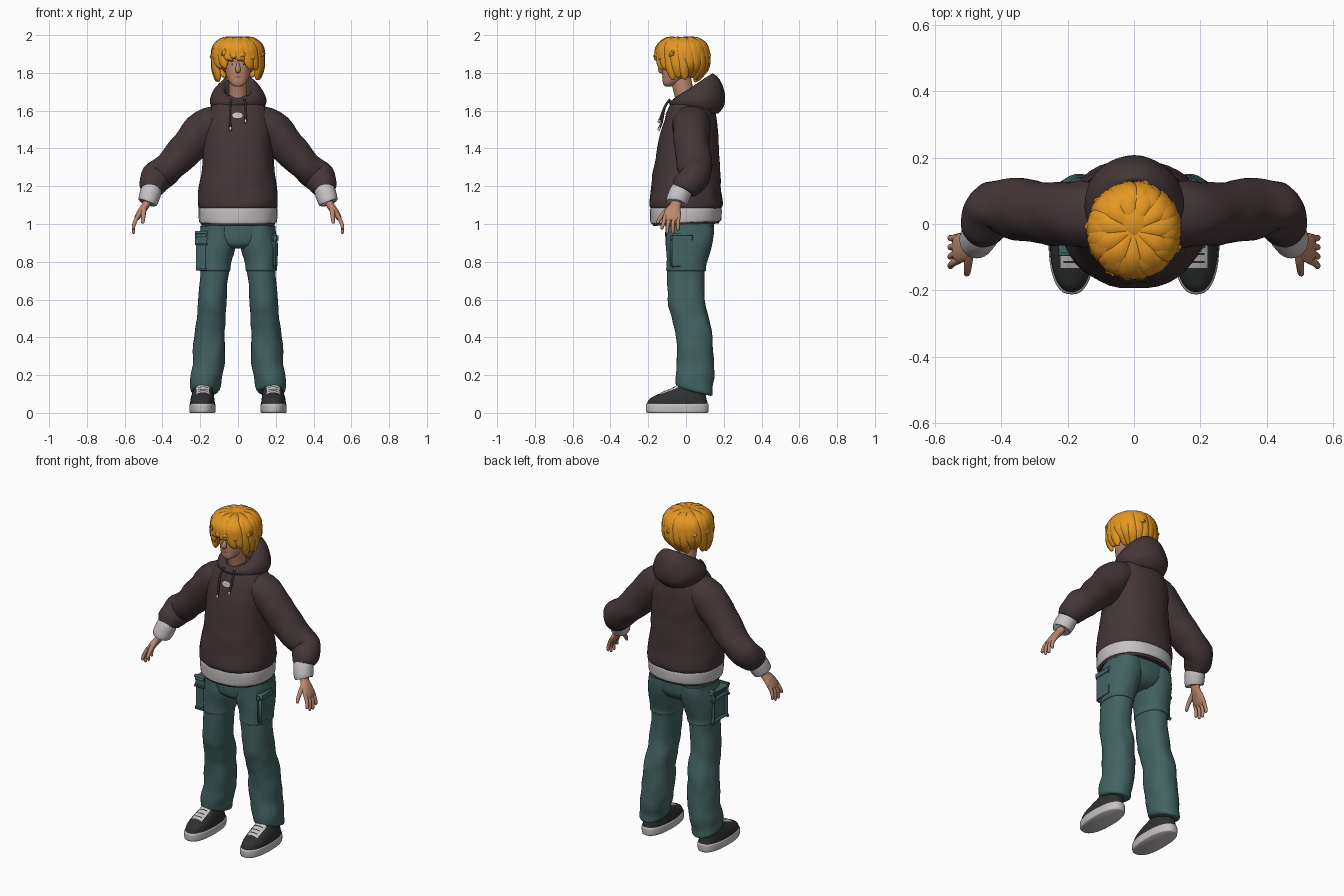
import bpy, bmesh, math, random
from mathutils import Vector, noise
from mathutils.bvhtree import BVHTree

random.seed(4)
if "Cube" in bpy.data.objects:
    bpy.data.objects.remove(bpy.data.objects["Cube"])


def material(name, r, g, b):
    m = bpy.data.materials.new(name)
    m.use_nodes = True
    m.diffuse_color = (r, g, b, 1)
    bsdf = m.node_tree.nodes["Principled BSDF"]
    bsdf.inputs["Base Color"].default_value = (r, g, b, 1)
    bsdf.inputs["Roughness"].default_value = 0.8
    return m


BROWN = material("dark brown fleece", .058, .037, .039)
GREY = material("light grey trim", .56, .53, .54)
TEAL = material("teal cloth", .055, .125, .12)
SKIN = material("skin", .5, .25, .16)
LIP = material("lip", .36, .14, .10)
HAIR = material("golden hair", .78, .31, .016)
BLACK = material("black shoe", .028, .03, .03)
EYE = material("eye", .3, .32, .34)
BROW = material("brow", .16, .08, .03)


def finish(name, bm, mat):
    bmesh.ops.recalc_face_normals(bm, faces=bm.faces)
    me = bpy.data.meshes.new(name)
    bm.to_mesh(me)
    bm.free()
    me.materials.append(mat)
    for p in me.polygons:
        p.use_smooth = True
    me.set_sharp_from_angle(angle=math.radians(50))
    ob = bpy.data.objects.new(name, me)
    bpy.context.scene.collection.objects.link(ob)
    return ob


def resample(keys, steps):
    """Smooth curve through tuples of any length."""
    out = []
    for i in range(len(keys) - 1):
        a, b, c, d = (keys[min(max(i + k, 0), len(keys) - 1)] for k in (-1, 0, 1, 2))
        for j in range(steps):
            t = j / steps
            out.append([.5 * (2 * q + (r - p) * t + (2 * p - 5 * q + 4 * r - s) * t * t
                              + (3 * q - p - 3 * r + s) * t ** 3)
                        for p, q, r, s in zip(a, b, c, d)])
    return out + [list(keys[-1])]


def oval(n, power):
    for k in range(n):
        a = 2 * math.pi * k / n
        yield [math.copysign(abs(f) ** (2 / power), f) for f in (math.cos(a), math.sin(a))]


def skin_loops(name, loops, mat, side=1, folds=0):
    bm = bmesh.new()
    rows = []
    for loop in loops:
        mid = sum(loop, Vector()) / len(loop)
        row = []
        for p in loop:
            q = p + (p - mid).normalized() * noise.noise(p * 13) * folds
            row.append(bm.verts.new((q.x * side, q.y, q.z)))
        rows.append(row)
    n = len(rows[0])
    for lo, hi in zip(rows, rows[1:]):
        for k in range(n):
            bm.faces.new((lo[k], lo[(k + 1) % n], hi[(k + 1) % n], hi[k]))
    bm.faces.new(rows[0][::-1])
    bm.faces.new(rows[-1])
    return finish(name, bm, mat)


def loft(name, rings, mat, side=1, power=2.2, folds=0, n=40, steps=4):
    """Level rings (x, y, z, rx, ry, tilt); tilt in degrees lifts the back."""
    loops = []
    for x, y, z, rx, ry, tilt in resample([tuple(r) + (0,) * (6 - len(r)) for r in rings], steps):
        t = math.radians(tilt)
        loops.append([Vector((x + rx * u, y + ry * v * math.cos(t), z + ry * v * math.sin(t)))
                      for u, v in oval(n, power)])
    return skin_loops(name, loops, mat, side, folds)


def limb(name, keys, mat, side=1, ref=(0, 1, 0), folds=0, n=16, steps=4, power=2):
    """Tube along a path of (x, y, z, width, thickness); width lies along ref."""
    pts = resample(keys, steps)
    loops = []
    for i, p in enumerate(pts):
        t = (Vector(pts[min(i + 1, len(pts) - 1)][:3]) - Vector(pts[max(i - 1, 0)][:3])).normalized()
        r = Vector(ref)
        a = (r - t * r.dot(t)).normalized()
        b = t.cross(a)
        loops.append([Vector(p[:3]) + a * p[3] * u + b * p[4] * v for u, v in oval(n, power)])
    return skin_loops(name, loops, mat, side, folds)


def decal(name, target, x, c, w, h, mat, down=False, round_=False):
    """Thin patch laid on a surface, seen from the front or from above."""
    me = target.data
    tree = BVHTree.FromPolygons([v.co for v in me.vertices], [p.vertices[:] for p in me.polygons])
    ray = Vector((0, 0, -1)) if down else Vector((0, 1, 0))
    bm = bmesh.new()
    bmesh.ops.create_grid(bm, x_segments=10, y_segments=8, size=1)
    for v in list(bm.verts):
        u, k = v.co.x, v.co.y
        if round_:
            u, k = u * math.sqrt(1 - k * k / 2), k * math.sqrt(1 - u * u / 2)
        a, b = x + u * w / 2, c + k * h / 2
        hit = tree.ray_cast(Vector((a, b, 3)) if down else Vector((a, -3, b)), ray)[0]
        if hit:
            v.co = hit - ray * .003
        else:
            bm.verts.remove(v)
    return finish(name, bm, mat)


# Hooded top: body, hem, hood
body = loft("hoodie_body", [(0, 0, 1.075, .2, .18), (0, 0, 1.1, .212, .194), (0, 0, 1.17, .21, .188),
                            (0, .005, 1.3, .192, .175), (0, .01, 1.4, .187, .163), (0, .02, 1.5, .185, .15),
                            (0, .025, 1.58, .17, .13), (0, .03, 1.64, .125, .108),
                            (0, .02, 1.68, .07, .07)], BROWN, folds=.006)
loft("hem_band", [(0, 0, 1.008, .2, .18, 2), (0, 0, 1.016, .206, .187, 2), (0, 0, 1.075, .209, .19),
                  (0, 0, 1.088, .204, .185)], GREY, folds=.003)
loft("hem_lining", [(0, 0, .996, .194, .174, 2), (0, 0, 1.012, .201, .181, 2)], BROWN)
loft("hood", [(0, .06, 1.585, .115, .11), (0, .065, 1.615, .138, .135, 3), (0, .06, 1.655, .15, .147, 10),
              (0, .05, 1.70, .132, .148, 20), (0, .036, 1.725, .098, .131, 32),
              (0, .027, 1.722, .08, .112, 32), (0, .012, 1.69, .066, .08, 22),
              (0, 0, 1.65, .056, .056, 10)], BROWN, folds=.004, power=2)
decal("chest_patch", body, -.003, 1.575, .055, .03, GREY, round_=True)
for side, end in ((-1, 1.51), (1, 1.55)):
    limb("drawstring", [(.035, -.085, 1.66, .006, .006), (.042, -.112, 1.62, .006, .006),
                        (.042, -.128, end + .03, .006, .006), (.04, -.14, end, .006, .006)],
         BROWN, side, ref=(1, 0, 0), n=8)
    limb("drawstring_tip", [(.04, -.14, end + .002, .007, .007), (.04, -.145, end - .015, .007, .007)],
         GREY, side, ref=(1, 0, 0), n=8)

# Head, neck and face
limb("neck", [(0, .01, 1.6, .052, .055), (0, -.01, 1.69, .048, .052), (0, -.03, 1.78, .048, .055)],
     SKIN, ref=(1, 0, 0), n=24)
head = loft("head", [(0, -.095, 1.727, .016, .015), (0, -.088, 1.736, .032, .03), (0, -.077, 1.752, .046, .046),
                     (0, -.055, 1.78, .06, .07), (0, -.04, 1.81, .068, .087), (0, -.03, 1.85, .076, .097),
                     (0, -.02, 1.89, .08, .107), (0, -.015, 1.93, .075, .1),
                     (0, -.01, 1.97, .04, .06)], SKIN, power=2.3)
limb("nose", [(0, -.118, 1.862, .006, .006), (0, -.126, 1.84, .009, .01), (0, -.134, 1.818, .014, .015),
              (0, -.13, 1.806, .011, .01), (0, -.124, 1.802, .004, .004)], SKIN, ref=(1, 0, 0))
decal("lips", head, 0, 1.779, .042, .013, LIP, round_=True)
for side in (-1, 1):
    decal("eye", head, .03 * side, 1.845, .026, .011, EYE, round_=True)
    decal("iris", head, .03 * side, 1.845, .009, .01, BLACK, round_=True).location.y = -.001
    decal("brow", head, .032 * side, 1.862, .038, .007, BROW, round_=True)

# Hair: a cap under swept locks
cap = bmesh.new()
bmesh.ops.create_uvsphere(cap, u_segments=32, v_segments=20, radius=1)
for v in cap.verts:
    v.co = (v.co.x * .112, v.co.y * .106 + .008, v.co.z * .106 + 1.888)
finish("hair_cap", cap, HAIR)


def lock(turn, tip, reach, start, width):
    keys = []
    shape = ((.1, start, .3), (.6, start - .008, .8), (.92, 1.935, 1), (1, (1.92 + tip) / 2, .9),
             (reach, tip + .015, .55), (reach - .03, tip, .1))
    for i, (r, z, w) in enumerate(shape):
        a = turn - .3 + .07 * i
        keys.append((.124 * r * math.sin(a), -.02 - .128 * r * math.cos(a), z, width * w, .02 * w + .002))
    limb("hair_lock", keys, HAIR, ref=(math.cos(turn), math.sin(turn), 0), n=12, steps=5)


for i in range(22):
    turn = 2 * math.pi * i / 22 - math.pi
    f = abs(turn)
    if f < .55:
        tip, reach = 1.868, 1.05
    elif f < 1.0:
        tip, reach = 1.815, 1.02
    elif f < 1.9:
        tip, reach = 1.765, .92
    else:
        tip, reach = 1.765, .68
    lock(turn, tip + random.uniform(-.014, .014), reach, 1.975, random.uniform(.032, .04))
for i in range(11):
    turn = 2 * math.pi * i / 11 + .2
    lock(turn, 1.875 + random.uniform(-.02, .02), 1.04, 1.98, .04)

# Arms, cuffs and hands
for side in (-1, 1):
    limb("sleeve", [(.07, .03, 1.545, .1, .09), (.17, .03, 1.51, .1, .1), (.26, .033, 1.41, .095, .094),
                    (.355, .045, 1.31, .093, .082), (.42, .05, 1.255, .082, .082),
                    (.448, .01, 1.215, .078, .076), (.456, -.015, 1.185, .064, .06),
                    (.458, -.02, 1.175, .045, .045)], BROWN, side, folds=.009, n=32)
    limb("cuff", [(.453, -.015, 1.195, .052, .05), (.463, -.03, 1.165, .059, .055),
                  (.476, -.05, 1.122, .057, .053), (.479, -.053, 1.113, .05, .046)], GREY, side, n=28, folds=.003)
    limb("hand", [(.472, -.045, 1.14, .03, .024), (.488, -.055, 1.1, .029, .021), (.512, -.068, 1.068, .042, .019),
                  (.533, -.075, 1.035, .045, .015), (.542, -.077, 1.018, .036, .008)], SKIN, side, n=20)
    for k, tip in enumerate((.972, .95, .948, .964)):
        y = -.11 + .024 * k
        limb("finger", [(.528, y, 1.045, .011, .011), (.546, y - .008 + .001 * k, 1.01, .0105, .0105),
                        (.553, y - .016 + .004 * k, .985, .0095, .0095),
                        (.552, y - .018 + .005 * k, tip + .006, .008, .008),
                        (.551, y - .018 + .005 * k, tip, .003, .003)], SKIN, side, n=10)
    limb("thumb", [(.497, -.075, 1.09, .015, .015), (.5, -.11, 1.062, .014, .014), (.502, -.138, 1.03, .011, .011),
                   (.504, -.15, 1.008, .009, .009), (.504, -.152, 1.002, .003, .003)], SKIN, side, n=10)

# Trousers: seat, legs, thigh panels and pockets
loft("trouser_seat", [(0, .02, 1.04, .18, .125), (0, .02, .98, .187, .13), (0, .018, .93, .18, .126),
                      (0, .012, .89, .13, .11), (0, .01, .87, .06, .08)], TEAL, folds=.004)
for side in (-1, 1):
    loft("trouser_leg", [(.1, .02, 1, .09, .12), (.108, .018, .9, .096, .118), (.122, .002, .77, .08, .1),
                         (.135, .002, .6, .074, .097), (.14, .025, .5, .076, .099), (.148, .042, .4, .08, .097),
                         (.158, .05, .25, .086, .098, -5), (.172, .044, .16, .08, .1, -10),
                         (.175, .044, .12, .073, .099, -13), (.175, .044, .11, .06, .085, -13)],
         TEAL, side, folds=.009)
    loft("thigh_panel", [(.102, .02, .99, .094, .126), (.108, .018, .9, .1, .124), (.122, .004, .79, .085, .106),
                         (.124, .003, .757, .083, .105), (.124, .003, .75, .076, .098)],
         TEAL, side, folds=.006)
    for part, z, tall, depth in (("pocket", .85, .17, .016), ("pocket_flap", .925, .05, .021)):
        bm = bmesh.new()
        bmesh.ops.create_cube(bm, size=1)
        for v in bm.verts:
            v.co = ((.194 + v.co.x * 2 * depth) * side, -.02 + v.co.y * .13, z + v.co.z * tall)
        bmesh.ops.bevel(bm, geom=bm.edges[:], offset=.012, segments=3, affect="EDGES")
        finish(part, bm, TEAL)

# Shoes
for side in (-1, 1):
    loft("sole", [(.188, -.045, 0, .064, .158), (.188, -.046, .008, .069, .165), (.188, -.046, .042, .069, .166),
                  (.188, -.045, .05, .062, .16)], GREY, side, power=2.4)
    shoe = loft("shoe_upper", [(.188, -.045, .045, .066, .162), (.188, -.042, .075, .063, .15),
                               (.186, -.015, .105, .056, .118), (.184, .02, .135, .048, .082),
                               (.182, .04, .19, .042, .055)], BLACK, side, power=2.3)
    decal("lace_panel", shoe, .187 * side, -.088, .07, .09, GREY, down=True)
    for y in (-.115, -.09, -.065):
        decal("lace", shoe, .187 * side, y, .05, .006, BLACK, down=True).location.z = .002
